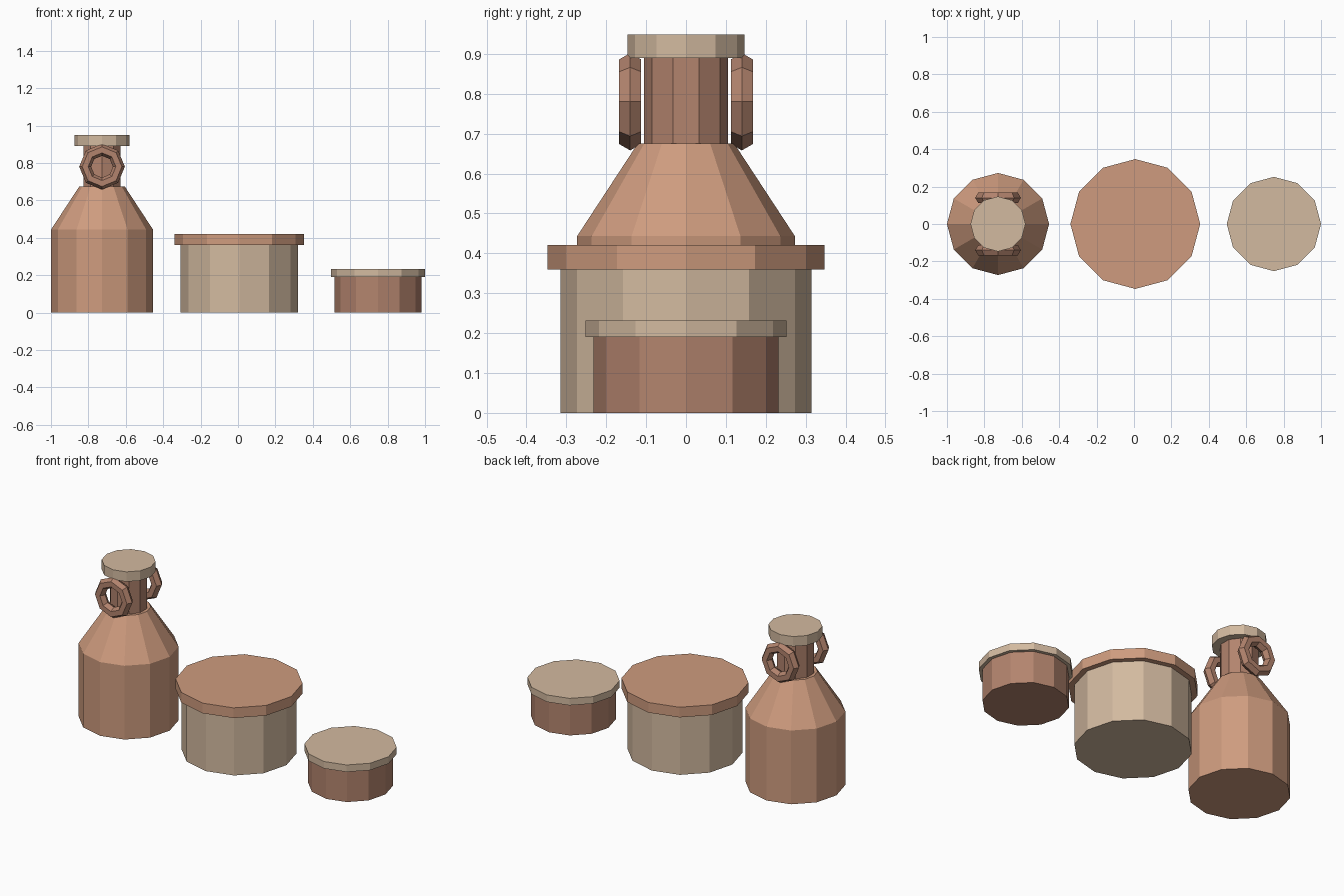
import bpy, bmesh
from math import cos, sin, tau, pi

if "Cube" in bpy.data.objects:
    bpy.data.objects.remove(bpy.data.objects["Cube"])


def material(name, rgb):
    m = bpy.data.materials.new(name)
    m.diffuse_color = (*rgb, 1)
    m.use_nodes = True
    m.node_tree.nodes["Principled BSDF"].inputs["Base Color"].default_value = m.diffuse_color
    return m


CLAY = material("clay", (0.62, 0.33, 0.21))
DARK = material("dark_clay", (0.45, 0.23, 0.155))
TAN = material("tan", (0.65, 0.49, 0.35))


def finish(name, bm, loc, mat):
    bmesh.ops.recalc_face_normals(bm, faces=bm.faces)
    me = bpy.data.meshes.new(name)
    bm.to_mesh(me)
    bm.free()
    me.materials.append(mat)
    ob = bpy.data.objects.new(name, me)
    ob.location = loc
    bpy.context.collection.objects.link(ob)
    return ob


def lathe(name, x, profile, mat, sides=12):
    """Closed flat-faced turned solid from (radius, z) points."""
    bm = bmesh.new()
    rings = [[bm.verts.new((r * cos(pi / 2 + tau * i / sides),
                            r * sin(pi / 2 + tau * i / sides), z))
              for i in range(sides)] for r, z in profile]
    for a, b in zip(rings, rings[1:]):
        for i in range(sides):
            j = (i + 1) % sides
            bm.faces.new((a[i], a[j], b[j], b[i]))
    bm.faces.new(rings[0])
    bm.faces.new(rings[-1])
    return finish(name, bm, (x, 0, 0), mat)


def ring(name, loc, major, minor, mat, n=8, m=6):
    """Faceted torus standing in the xz plane."""
    bm = bmesh.new()
    v = [[bm.verts.new(((major + minor * cos(tau * k / m)) * cos(tau * i / n),
                        minor * sin(tau * k / m),
                        (major + minor * cos(tau * k / m)) * sin(tau * i / n)))
          for k in range(m)] for i in range(n)]
    for i in range(n):
        for k in range(m):
            a, b, l = v[i], v[(i + 1) % n], (k + 1) % m
            bm.faces.new((a[k], b[k], b[l], a[l]))
    return finish(name, bm, loc, mat)


# Tall bottle with neck, cap and two ring handles
BX = -0.727
lathe("bottle_body", BX, [(0.273, 0), (0.273, 0.443), (0.121, 0.675)], CLAY)
lathe("bottle_neck", BX, [(0.105, 0.675), (0.105, 0.89)], DARK, sides=10)
lathe("bottle_cap", BX, [(0.147, 0.89), (0.147, 0.949)], TAN)
for side, s in (("front", -1), ("back", 1)):
    ring(f"{side}_handle", (BX, s * 0.14, 0.78), 0.09, 0.032, DARK)

# Medium jar
lathe("medium_jar_body", 0.007, [(0.315, 0), (0.315, 0.36)], TAN)
lathe("medium_jar_lid", 0.007, [(0.347, 0.36), (0.347, 0.421)], CLAY)

# Small jar
lathe("small_jar_body", 0.748, [(0.232, 0), (0.232, 0.19)], DARK)
lathe("small_jar_lid", 0.748, [(0.252, 0.19), (0.252, 0.232)], TAN)
